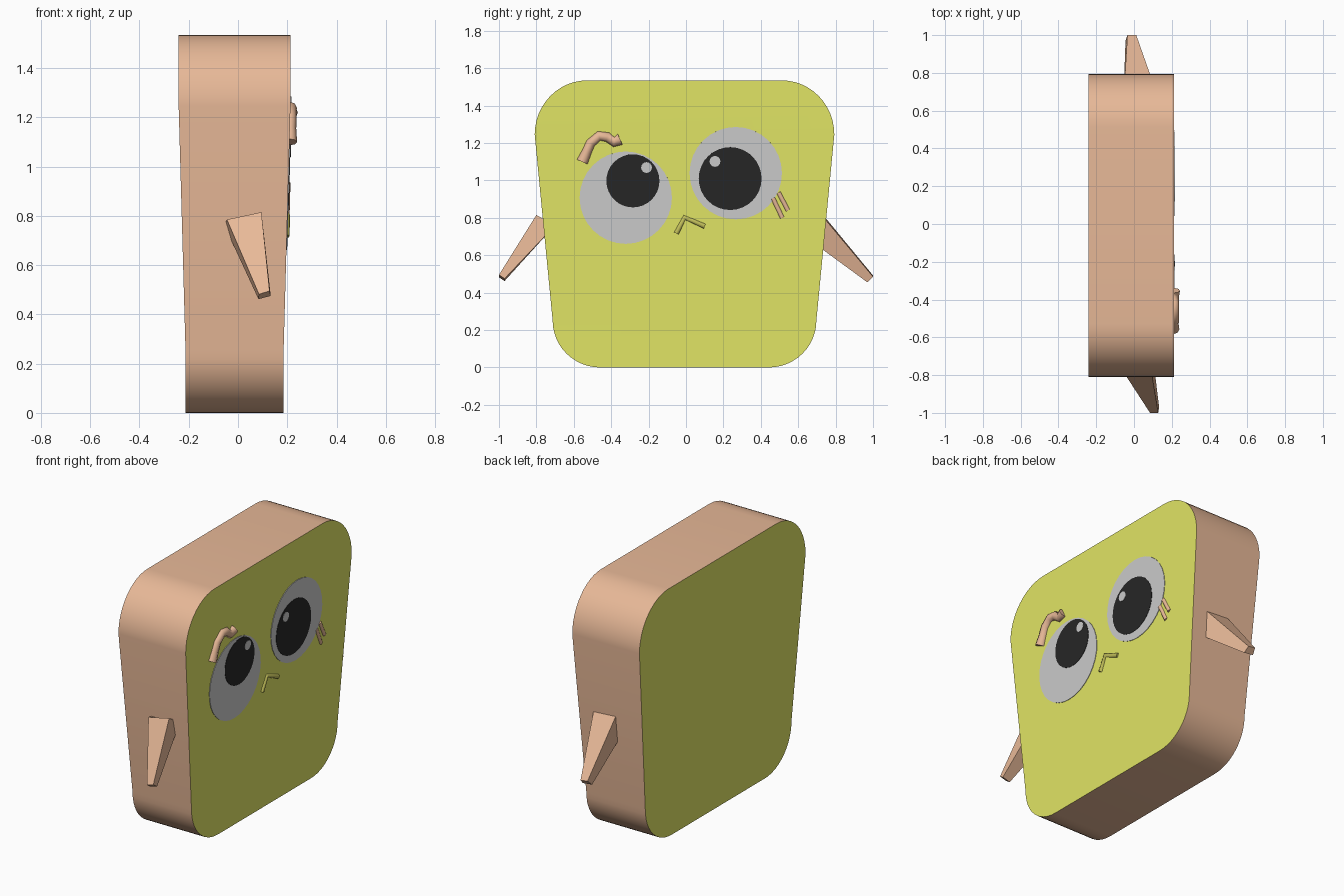
import bpy, bmesh, math
from mathutils import Matrix, Vector

if "Cube" in bpy.data.objects:
    bpy.data.objects.remove(bpy.data.objects["Cube"])


def material(name, rgb):
    m = bpy.data.materials.new(name)
    m.diffuse_color = (*rgb, 1)
    m.use_nodes = True
    m.node_tree.nodes["Principled BSDF"].inputs["Base Color"].default_value = m.diffuse_color
    return m


ORANGE = material("orange", (0.80, 0.48, 0.31))
LIME = material("lime", (0.75, 0.78, 0.13))
BLACK = material("black", (0.02, 0.02, 0.02))
OLIVE = material("olive", (0.52, 0.50, 0.10))

CX, CY = -0.014, -0.008          # body centre
Z_LO, Z_HI = 0.25, 1.245         # straight section between the rounded corners
HALF_LO, HALF_HI = 0.199, 0.227  # half thickness, bottom and top
TILT = math.atan((HALF_HI - HALF_LO) / (Z_HI - Z_LO))


def face_x(z):
    t = min(max((z - Z_LO) / (Z_HI - Z_LO), 0), 1)
    return CX + HALF_LO + t * (HALF_HI - HALF_LO)


def finish(name, bm, mats=(), smooth=True):
    bmesh.ops.recalc_face_normals(bm, faces=bm.faces)
    me = bpy.data.meshes.new(name)
    bm.to_mesh(me)
    bm.free()
    ob = bpy.data.objects.new(name, me)
    bpy.context.collection.objects.link(ob)
    for m in mats:
        me.materials.append(m)
    if smooth:
        bpy.ops.object.select_all(action='DESELECT')
        ob.select_set(True)
        bpy.context.view_layer.objects.active = ob
        bpy.ops.object.shade_smooth_by_angle(angle=math.radians(30))
    return ob


# Body: tapered rounded slab with lime front and back
def build_body(n=12):
    def corner(cy, cz, ry, rz, a0):
        return [(CY + cy + ry * math.cos(a), cz + rz * math.sin(a))
                for a in (math.radians(a0 + 90 * i / n) for i in range(n + 1))]
    top = corner(0.52, Z_HI, 0.281, 0.29, 0) + corner(-0.52, Z_HI, 0.281, 0.29, 90)
    low = corner(-0.45, Z_LO, 0.255, 0.25, 180) + corner(0.45, Z_LO, 0.255, 0.25, 270)
    bm = bmesh.new()
    rings = []
    for s in (1, -1):
        t = [bm.verts.new((CX + s * HALF_HI, y, z)) for y, z in top]
        l = [bm.verts.new((CX + s * HALF_LO, y, z)) for y, z in low]
        for f in (t, l, [t[-1], l[0], l[-1], t[0]]):
            bm.faces.new(f).material_index = 1
        rings.append(t + l)
    a, b = rings
    for i in range(len(a)):
        j = (i + 1) % len(a)
        bm.faces.new((a[i], a[j], b[j], b[i]))
    finish("body", bm, (ORANGE, LIME))


# Thin discs lying on the tilted face
def disc(name, y, z, r, lift, mat=None, sides=32):
    bm = bmesh.new()
    depth = 0.02
    place = (Matrix.Translation((face_x(z) + lift - depth / 2, y, z))
             @ Matrix.Rotation(math.pi / 2 + TILT, 4, 'Y'))
    bmesh.ops.create_cone(bm, cap_ends=True, segments=sides, radius1=r, radius2=r,
                          depth=depth, matrix=place)
    finish(name, bm, (mat,) if mat else ())


# Rods following a few points across the face
def rod(name, pts, r, lift, mat, flare=1.0):
    cu = bpy.data.curves.new(name, 'CURVE')
    cu.dimensions = '3D'
    cu.bevel_depth = r
    cu.bevel_resolution = 2
    cu.use_fill_caps = True
    sp = cu.splines.new('POLY')
    sp.points.add(len(pts) - 1)
    for i, (p, (y, z)) in enumerate(zip(sp.points, pts)):
        p.co = (face_x(z) + lift, y, z, 1)
        p.radius = flare if i in (0, len(pts) - 1) else 1
    cu.materials.append(mat)
    ob = bpy.data.objects.new(name, cu)
    bpy.context.collection.objects.link(ob)


# Arms: tapered four-sided blocks between a base and a tip quad
def arm(name, base, tip):
    bm = bmesh.new()
    a = [bm.verts.new(v) for v in base]
    b = [bm.verts.new(v) for v in tip]
    bm.faces.new(a)
    bm.faces.new(b)
    for i in range(4):
        j = (i + 1) % 4
        bm.faces.new((a[i], a[j], b[j], b[i]))
    finish(name, bm, (ORANGE,), smooth=False)


build_body()

# Eyes: (white y, z), (pupil y, z, r), (glint y, z)
for side, white, pupil, glint in (
        ("left", (-0.322, 0.908), (-0.284, 0.998, 0.142), (-0.211, 1.069)),
        ("right", (0.266, 1.039), (0.236, 1.010, 0.168), (0.155, 1.102))):
    disc(side + "_eye", *white, 0.247, 0.003)
    disc(side + "_pupil", *pupil, 0.005, BLACK)
    disc(side + "_eye_glint", *glint, 0.029, 0.007, None, 16)

# Eyebrow, lashes and nose
rod("eyebrow", [(-0.555, 1.10), (-0.53, 1.155), (-0.51, 1.20), (-0.465, 1.238),
                (-0.42, 1.232), (-0.385, 1.205), (-0.352, 1.22)],
    0.026, 0.0, ORANGE, 1.2)
rod("lower_lash", [(0.465, 0.905), (0.515, 0.80)], 0.013, -0.004, ORANGE)
rod("upper_lash", [(0.495, 0.935), (0.545, 0.84)], 0.013, -0.004, ORANGE)
rod("nose", [(-0.052, 0.717), (-0.008, 0.802), (0.10, 0.755)], 0.015, -0.004, OLIVE)

arm("left_arm",
    [(-0.045, -0.80, 0.785), (0.095, -0.80, 0.815), (0.10, -0.70, 0.76), (-0.055, -0.70, 0.76)],
    [(0.085, -1.0, 0.482), (0.128, -1.0, 0.495), (0.133, -0.97, 0.475), (0.083, -0.97, 0.462)])
arm("right_arm",
    [(-0.05, 0.75, 0.795), (0.10, 0.75, 0.785), (0.11, 0.69, 0.66), (-0.055, 0.69, 0.67)],
    [(-0.035, 1.0, 0.492), (0.012, 1.0, 0.485), (0.018, 0.97, 0.455), (-0.045, 0.97, 0.462)])
